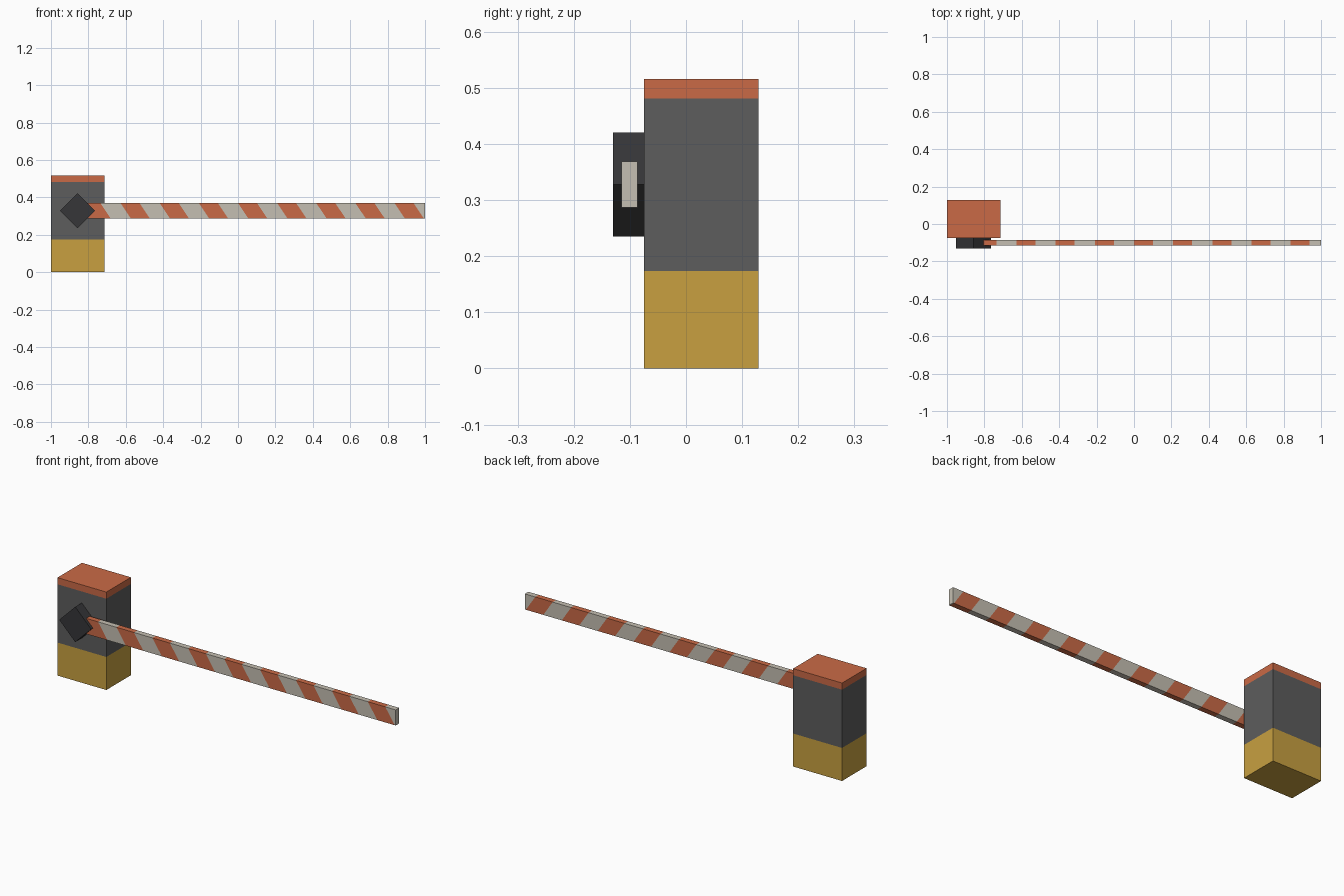
import bpy, bmesh, math
from mathutils import Matrix, Vector

if "Cube" in bpy.data.objects:
    bpy.data.objects.remove(bpy.data.objects["Cube"])


def material(name, srgb):
    m = bpy.data.materials.new(name)
    lin = [((c / 255 + 0.055) / 1.055) ** 2.4 for c in srgb]
    m.diffuse_color = (*lin, 1)
    m.use_nodes = True
    m.node_tree.nodes["Principled BSDF"].inputs["Base Color"].default_value = m.diffuse_color
    return m


ORANGE = material("orange", (202, 106, 70))
YELLOW = material("yellow", (200, 160, 64))
GREY = material("mid grey", (93, 93, 93))
DARK = material("dark grey", (54, 54, 56))
PALE = material("pale grey", (197, 191, 178))


def box(name, lo, hi, mats, cuts=(), normal=(0, 0, 1), rule=None, turn=0):
    """Box between two corners, sliced by planes, coloured by a face rule."""
    lo, hi = Vector(lo), Vector(hi)
    bm = bmesh.new()
    bmesh.ops.create_cube(bm, size=1)
    bm.transform(Matrix.Translation((lo + hi) / 2)
                 @ Matrix.Rotation(turn, 4, 'Y')
                 @ Matrix.Diagonal((*(hi - lo), 1)))
    for point in cuts:
        bmesh.ops.bisect_plane(bm, geom=bm.verts[:] + bm.edges[:] + bm.faces[:],
                               plane_co=point, plane_no=normal)
    if rule:
        for f in bm.faces:
            f.material_index = rule(f.calc_center_median())
    me = bpy.data.meshes.new(name)
    bm.to_mesh(me)
    bm.free()
    for m in mats:
        me.materials.append(m)
    ob = bpy.data.objects.new(name, me)
    bpy.context.collection.objects.link(ob)
    return ob


# Cabinet: yellow foot, grey body, orange cap
FOOT, CAP = 0.174, 0.481
box("cabinet", (-1, -0.075, 0), (-0.715, 0.129, 0.516), (YELLOW, GREY, ORANGE),
    cuts=[(0, 0, FOOT), (0, 0, CAP)],
    rule=lambda c: (c.z > FOOT) + (c.z > CAP))

# Pivot block: square turned 45 degrees on the front of the cabinet
r = 0.093 / math.sqrt(2)
px, pz = -0.858, 0.328
box("pivot_block", (px - r, -0.13, pz - r), (px + r, -0.075, pz + r), (DARK,),
    turn=math.pi / 4)

# Barrier arm with slanted orange stripes cut through it
TOP, BOTTOM = 0.369, 0.287
PERIOD, WIDTH, FIRST = 0.2093, 0.1015, -0.837
SLANT = 0.055 / (TOP - BOTTOM)
starts = [FIRST + i * PERIOD for i in range(9)]
edges = [s + d for s in starts for d in (0, WIDTH)][1:]


def stripe(c):
    u = c.x + SLANT * (c.z - TOP)
    return 1 if u < FIRST or (u - FIRST) % PERIOD < WIDTH else 0


box("barrier_arm", (-0.804, -0.115, BOTTOM), (1, -0.086, TOP), (PALE, ORANGE),
    cuts=[(x, 0, TOP) for x in edges], normal=Vector((1, 0, SLANT)).normalized(),
    rule=stripe)
